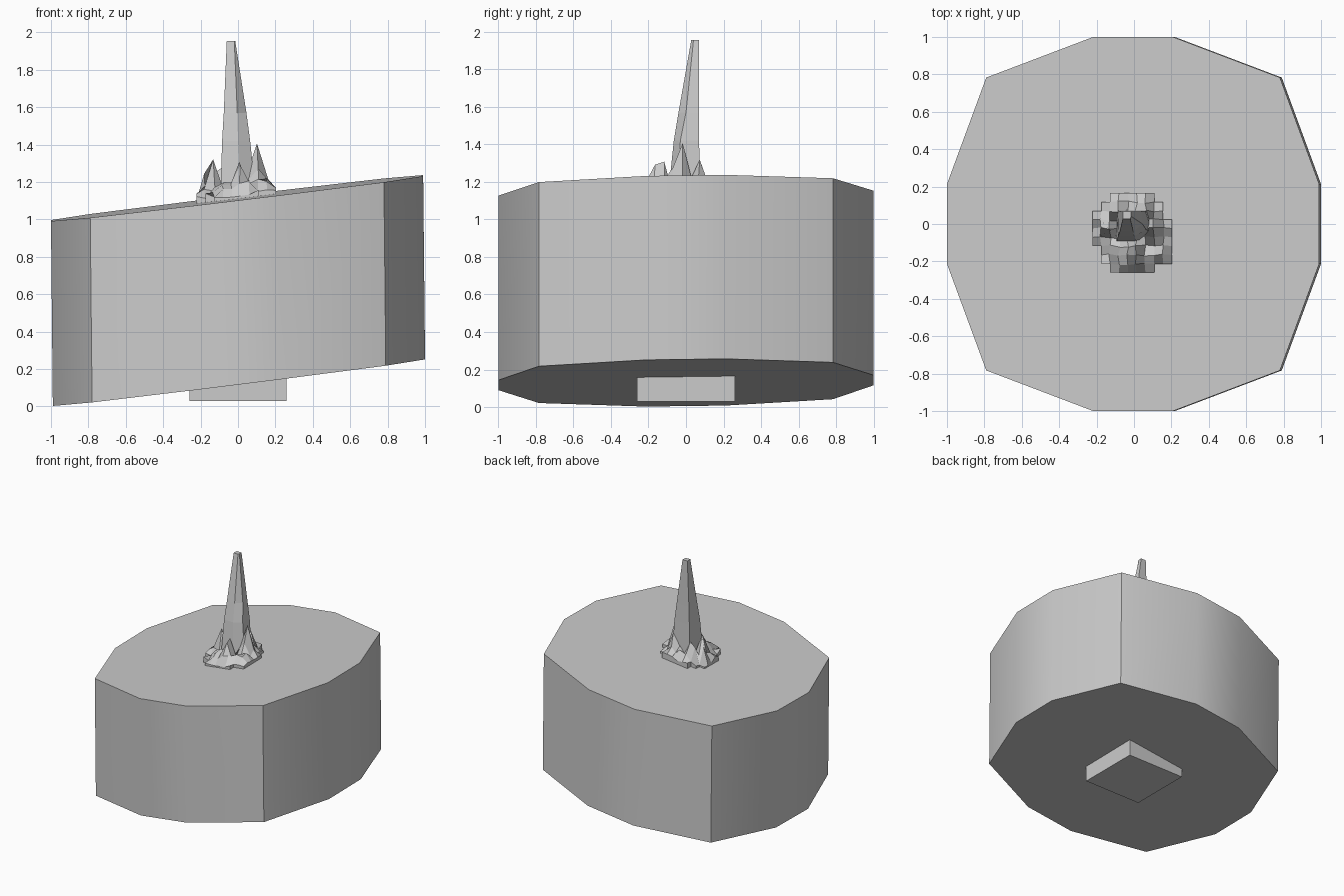
import bpy, bmesh, math, random

if "Cube" in bpy.data.objects:
    bpy.data.objects.remove(bpy.data.objects["Cube"])

random.seed(7)


def add_object(name, bm):
    bmesh.ops.recalc_face_normals(bm, faces=bm.faces[:])
    mesh = bpy.data.meshes.new(name)
    bm.to_mesh(mesh)
    bm.free()
    ob = bpy.data.objects.new(name, mesh)
    bpy.context.collection.objects.link(ob)
    return ob


def loft(name, rings):
    """Solid through rings of equal point count, capped at both ends."""
    bm = bmesh.new()
    rows = [[bm.verts.new(p) for p in ring] for ring in rings]
    n = len(rows[0])
    for a, b in zip(rows, rows[1:]):
        for i in range(n):
            j = (i + 1) % n
            bm.faces.new((a[i], a[j], b[j], b[i]))
    bm.faces.new(rows[0][::-1])
    bm.faces.new(rows[-1])
    return add_object(name, bm)


# Tilted twelve-sided drum
quarter = [(0.995, 0.213), (0.785, 0.783), (0.213, 1.0)]
outline = (quarter + [(-x, y) for x, y in quarter[::-1]]
           + [(-x, -y) for x, y in quarter] + [(x, -y) for x, y in quarter[::-1]])
drum = loft("drum_body", [
    [(x + 0.005, y, 0.13 + 0.125 * x + 0.013 * y) for x, y in outline],
    [(x - 0.005, y, 1.114 + 0.121 * x + 0.013 * y) for x, y in outline]])
bpy.context.view_layer.objects.active = drum
drum.select_set(True)
bpy.ops.object.shade_smooth_by_angle(angle=math.radians(30))

# Square foot under the drum
square = [(-0.26, -0.26), (0.26, -0.26), (0.26, 0.26), (-0.26, 0.26)]
loft("foot_block", [[(x, y, 0.03) for x, y in square],
                    [(x, y, 0.2) for x, y in square]])

# Leaning spire: front-left, front-right, right, back-right, back-left
spire = [
    (1.08, [(-0.095, -0.10), (0.02, -0.10), (0.10, -0.05), (0.08, 0.075), (-0.09, 0.075)]),
    (1.42, [(-0.085, -0.065), (0.0, -0.065), (0.065, -0.03), (0.06, 0.07), (-0.08, 0.07)]),
    (1.57, [(-0.076, -0.04), (-0.004, -0.04), (0.045, 0.0), (0.04, 0.068), (-0.075, 0.068)]),
    (1.955, [(-0.06, 0.028), (-0.02, 0.028), (-0.015, 0.04), (-0.015, 0.068), (-0.06, 0.068)])]
loft("spire", [[(x, y, z) for x, y in ring] for z, ring in spire])

# Rocky crags: stepped disc of grid cells lifted by small peaks
STEP = 0.0472
spans = [(2, 6), (1, 8), (1, 8), (0, 8), (0, 8), (0, 8), (0, 7), (1, 7), (2, 6)]
peaks = [(-0.17, -0.12, 1.29), (-0.13, -0.02, 1.34), (0.01, -0.14, 1.40),
         (0.10, -0.03, 1.45), (0.15, 0.02, 1.28), (-0.08, -0.14, 1.29),
         (-0.10, 0.07, 1.36), (0.05, 0.08, 1.38), (-0.03, 0.11, 1.25),
         (0.10, -0.15, 1.29), (-0.18, 0.03, 1.28)]
cells = [(i, j) for j, (a, b) in enumerate(spans) for i in range(a, b + 1)]


def corner(i, j):
    x, y = -0.222 + i * STEP, -0.26 + j * STEP
    ground = 1.114 + 0.121 * x + 0.013 * y
    around = sum((i - a, j - b) in cells for a in (0, 1) for b in (0, 1))
    if around < 4:
        return (x, y, ground + random.uniform(0.01, 0.05))
    lift = max(h - 4.2 * math.hypot(x - px, y - py) for px, py, h in peaks)
    return (x + random.uniform(-0.008, 0.008), y + random.uniform(-0.008, 0.008),
            max(ground + random.uniform(0.03, 0.09), lift))


bm = bmesh.new()
grid = {}
for i, j in cells:
    keys = [(i, j), (i + 1, j), (i + 1, j + 1), (i, j + 1)]
    for k in keys:
        if k not in grid:
            grid[k] = bm.verts.new(corner(*k))
    bm.faces.new([grid[k] for k in keys])
rim = [e for e in bm.edges if e.is_boundary]
skirt = bmesh.ops.extrude_edge_only(bm, edges=rim)["geom"]
for v in skirt:
    if isinstance(v, bmesh.types.BMVert):
        v.co.z = 1.07
add_object("rocky_crags", bm)
